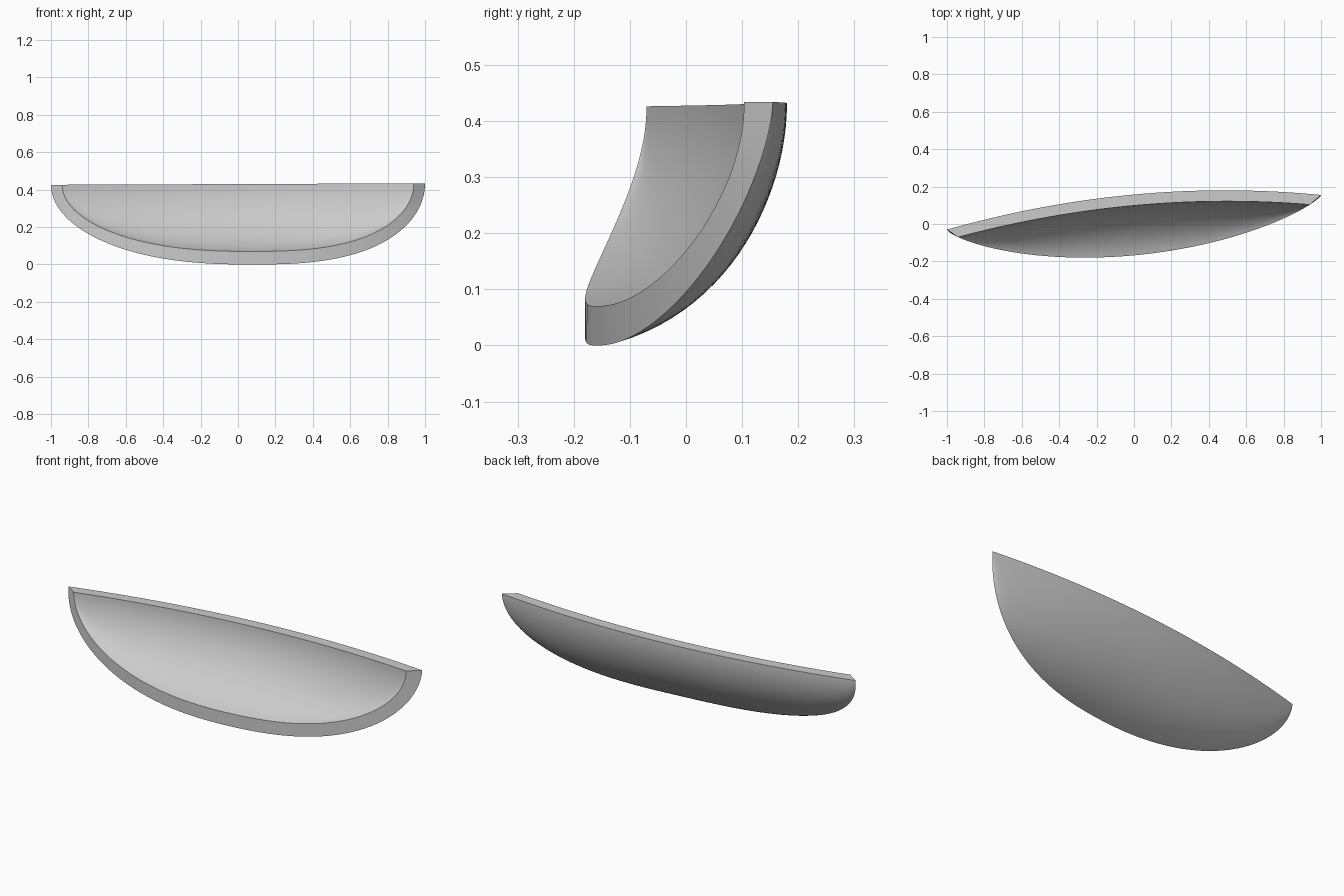
import bpy
import bmesh
import math

cube = bpy.data.objects.get("Cube")
if cube:
    bpy.data.objects.remove(cube)

COLUMNS, ROWS = 96, 24
INNER = 0.94      # inner outline width relative to the outer one
LIP = 0.07        # wall thickness at the bottom of the lip
DEPTH = 0.23      # how far the lip bows forward


def top_z(x):
    return 0.43 + 0.004 * x


def plan_y(x):
    """Forward bow of the lip, seen from above."""
    return 0.0625 + 0.0925 * x - DEPTH * max(0, 1 - x * x) ** 0.75


def lip_point(s, scale, floor):
    """Point on the lip outline; s runs from -1 to 1."""
    w = s - 0.08 * (1 - s * s)
    rise = 1 - math.sqrt(max(0, 1 - abs(w) ** 2.55))
    x = s * scale
    return x, plan_y(x), floor + (top_z(x) - floor) * rise


def back_y(s, scale, bow):
    """Backward bow of the flat top edge, meeting the lip at both ends."""
    a, b = plan_y(-scale), plan_y(scale)
    return (a + b) / 2 + (b - a) / 2 * s + bow * (1 - s * s)


def shell(scale, floor, bow):
    """Rows of points sweeping from the lip up to the top edge."""
    columns = []
    for i in range(COLUMNS + 1):
        s = -math.cos(math.pi * i / COLUMNS)
        x, y, z = lip_point(s, scale, floor)
        yt, zt = back_y(s, scale, bow), top_z(x)
        column = []
        for j in range(ROWS + 1):
            angle = math.pi / 2 * j / ROWS
            u = math.sin(angle)
            v = 0.2 * u + 0.8 * (1 - math.cos(angle))
            column.append((x, y + (yt - y) * u, z + (zt - z) * v))
        columns.append(column)
    return columns


# Outer and inner walls, joined by the lip and the flat top
bm = bmesh.new()
outer = [[bm.verts.new(p) for p in c] for c in shell(1, 0, 0.095)]
inner = [[bm.verts.new(p) for p in c] for c in shell(INNER, LIP, 0.082)]
for i in range(COLUMNS):
    o, p = outer[i], outer[i + 1]
    a, b = inner[i], inner[i + 1]
    for j in range(ROWS):
        bm.faces.new((o[j], o[j + 1], p[j + 1], p[j]))
        bm.faces.new((a[j], b[j], b[j + 1], a[j + 1]))
    bm.faces.new((o[0], p[0], b[0], a[0]))
    bm.faces.new((o[-1], a[-1], b[-1], p[-1]))
bmesh.ops.remove_doubles(bm, verts=bm.verts, dist=0.00005)
bmesh.ops.recalc_face_normals(bm, faces=bm.faces)

mesh = bpy.data.meshes.new("curved_shell")
bm.to_mesh(mesh)
bm.free()
shell_object = bpy.data.objects.new("curved_shell", mesh)
bpy.context.collection.objects.link(shell_object)

# Plain grey material
grey = bpy.data.materials.new("light_grey")
grey.use_nodes = True
colour = (0.6, 0.6, 0.6, 1)
grey.diffuse_color = colour
grey.node_tree.nodes["Principled BSDF"].inputs["Base Color"].default_value = colour
mesh.materials.append(grey)

# Smooth walls with crisp rims
bpy.ops.object.select_all(action="DESELECT")
shell_object.select_set(True)
bpy.context.view_layer.objects.active = shell_object
bpy.ops.object.shade_smooth_by_angle(angle=math.radians(30))
